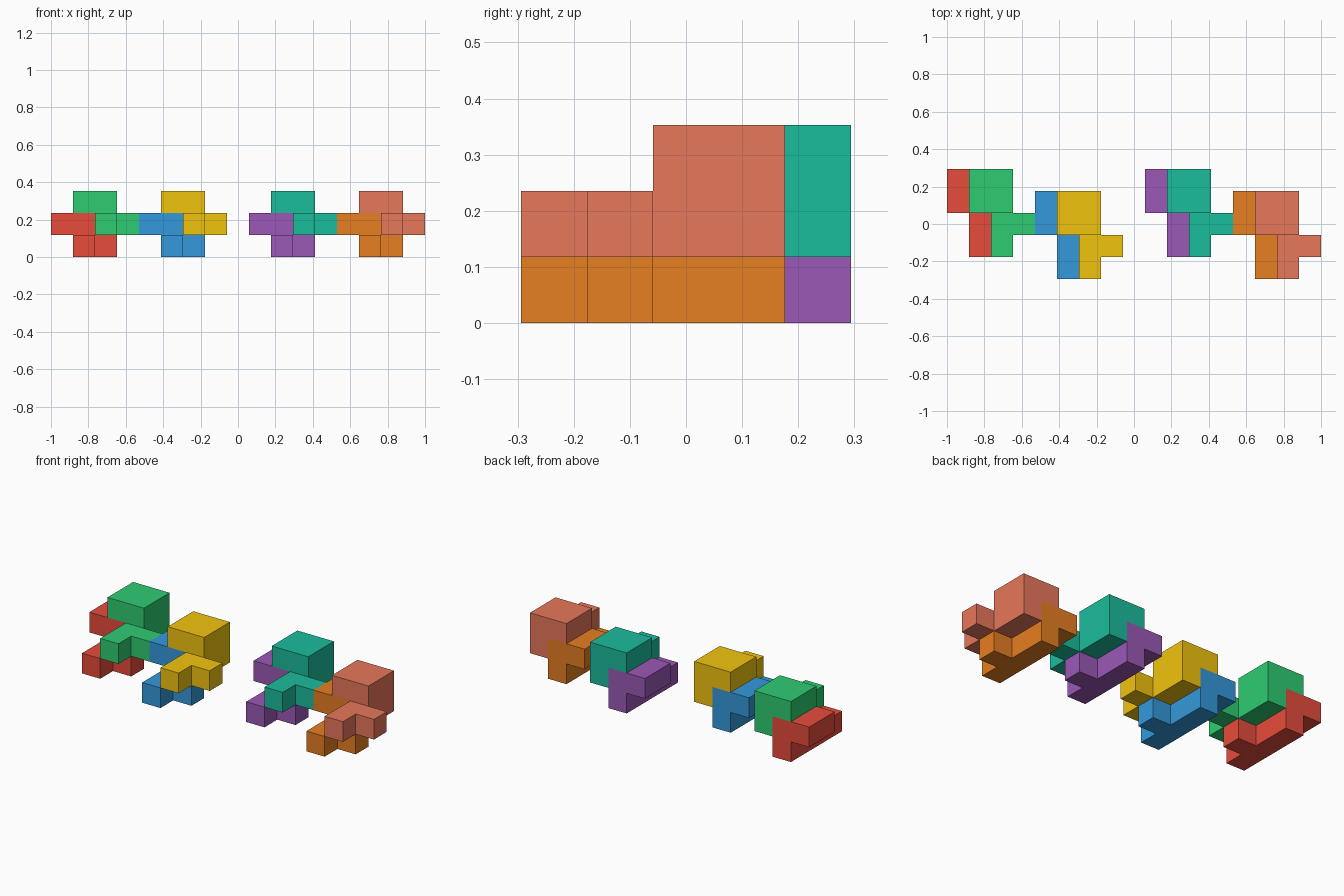
import bpy, bmesh
from mathutils import Vector, Color

if "Cube" in bpy.data.objects:
    bpy.data.objects.remove(bpy.data.objects["Cube"])

U = 2 / 17  # one cube cell

# Cells of the single piece shape: long bar, side nub, raised 2x2 plate
CELLS = {(1, y, 0) for y in range(4)} | {(2, 1, 0)}
CELLS |= {(x, y, 1) for x in (0, 1) for y in (2, 3)}


def make_piece(name, color, origin):
    """Outer skin of the cells, merged to clean flat faces."""
    bm = bmesh.new()
    for cell in CELLS:
        for axis in range(3):
            for side in (0, 1):
                step = [0, 0, 0]
                step[axis] = 2 * side - 1
                if tuple(c + s for c, s in zip(cell, step)) in CELLS:
                    continue
                corners = []
                for a, b in ((0, 0), (1, 0), (1, 1), (0, 1)):
                    p = Vector(cell)
                    p[axis] += side
                    p[(axis + 1) % 3] += a
                    p[(axis + 2) % 3] += b
                    corners.append(bm.verts.new((p + Vector(origin)) * U))
                bm.faces.new(corners if side else corners[::-1])
    bmesh.ops.remove_doubles(bm, verts=bm.verts, dist=0.001)
    bmesh.ops.dissolve_limit(bm, angle_limit=0.01, verts=bm.verts, edges=bm.edges)
    mesh = bpy.data.meshes.new(name)
    bm.to_mesh(mesh)
    bm.free()
    mat = bpy.data.materials.new(name + "_paint")
    linear = Color([c / 255 for c in color]).from_srgb_to_scene_linear()
    mat.diffuse_color = (*linear, 1)
    mat.use_nodes = True
    mat.node_tree.nodes["Principled BSDF"].inputs["Base Color"].default_value = mat.diffuse_color
    mesh.materials.append(mat)
    bpy.context.collection.objects.link(bpy.data.objects.new(name, mesh))


# Four nested pairs: lower piece, and the same piece one cell over and up
PAIRS = [
    ((-8.5, -1.5), ("red", (231, 76, 60)), ("green", (46, 204, 113))),
    ((-4.5, -2.5), ("blue", (52, 152, 219)), ("yellow", (241, 196, 15))),
    ((0.5, -1.5), ("purple", (155, 89, 182)), ("teal", (26, 188, 156))),
    ((4.5, -2.5), ("orange", (230, 126, 34)), ("salmon", (231, 119, 91))),
]
for (x, y), low, high in PAIRS:
    make_piece(low[0] + "_lower_piece", low[1], (x, y, 0))
    make_piece(high[0] + "_upper_piece", high[1], (x + 1, y, 1))
